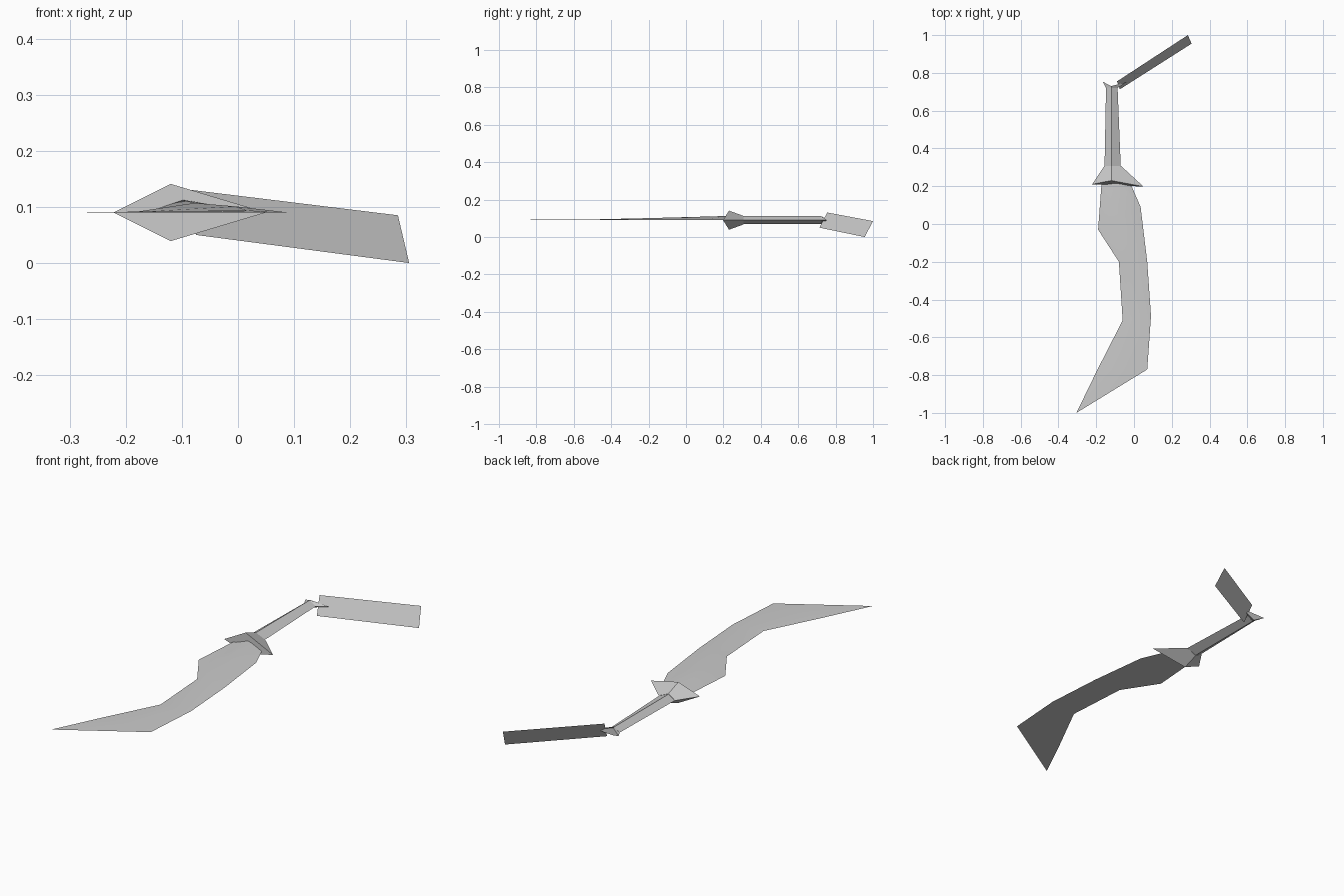
import bpy
import bmesh

cube = bpy.data.objects.get("Cube")
if cube:
    bpy.data.objects.remove(cube, do_unlink=True)

# Single plain grey
grey = bpy.data.materials.new("plain_grey")
grey.use_nodes = True
grey.diffuse_color = (0.6, 0.6, 0.6, 1)
bsdf = next(n for n in grey.node_tree.nodes if n.type == 'BSDF_PRINCIPLED')
bsdf.inputs["Base Color"].default_value = (0.6, 0.6, 0.6, 1)


def finish(name, bm, smooth=False):
    mesh = bpy.data.meshes.new(name)
    bm.to_mesh(mesh)
    bm.free()
    mesh.materials.append(grey)
    obj = bpy.data.objects.new(name, mesh)
    bpy.context.collection.objects.link(obj)
    if smooth:
        bpy.ops.object.select_all(action='DESELECT')
        obj.select_set(True)
        bpy.context.view_layer.objects.active = obj
        bpy.ops.object.shade_smooth_by_angle()
    return obj


def loft(name, rings, tip=None, smooth=False):
    """Join four-point rings (left, top, right, bottom); end in a cap or a tip."""
    bm = bmesh.new()
    rows = [[bm.verts.new(p) for p in ring] for ring in rings]
    for a, b in zip(rows, rows[1:]):
        for i in range(4):
            j = (i + 1) % 4
            bm.faces.new((a[i], a[j], b[j], b[i]))
    bm.faces.new(rows[0])
    if tip:
        t = bm.verts.new(tip)
        for i in range(4):
            bm.faces.new((rows[-1][i], rows[-1][(i + 1) % 4], t))
    else:
        bm.faces.new(rows[-1])
    bmesh.ops.recalc_face_normals(bm, faces=bm.faces)
    return finish(name, bm, smooth)


def diamond(x0, x1, y, half, ridge_x=-0.12, ridge_y=None, mid=0.09):
    """Diamond section; the ridges may sit at another depth than the sides."""
    ry = y if ridge_y is None else ridge_y
    return [(x0, y, mid), (ridge_x, ry, mid + half),
            (x1, y, mid), (ridge_x, ry, mid - half)]


# Curved blade: flat underside, low ridge along the middle
stations = [  # left x, left y, right x, right y, ridge z
    (-0.17, 0.24, -0.03, 0.24, 0.113),
    (-0.19, -0.03, 0.035, 0.09, 0.107),
    (-0.08, -0.20, 0.07, -0.20, 0.101),
    (-0.06, -0.51, 0.09, -0.487, 0.094),
    (-0.195, -0.774, 0.07, -0.77, 0.093),
]
blade_rings = []
for lx, ly, rx, ry, z in stations:
    mx, my = (lx + rx) / 2, (ly + ry) / 2
    blade_rings.append([(lx, ly, 0.09), (mx, my, z), (rx, ry, 0.09), (mx, my, 0.09)])
loft("blade", blade_rings, tip=(-0.305, -1.0, 0.09), smooth=True)

# Flared guard with its points swept towards the blade
guard_front = diamond(-0.222, 0.05, 0.21, 0.051, ridge_y=0.23)
guard_front[2] = (0.05, 0.198, 0.09)
loft("guard", [guard_front, diamond(-0.157, -0.068, 0.307, 0.023)])

# Tapering grip
loft("grip", [diamond(-0.156, -0.07, 0.30, 0.021),
              diamond(-0.148, -0.087, 0.722, 0.021)])

# Pommel flaring sideways
loft("pommel", [diamond(-0.148, -0.087, 0.72, 0.021),
                diamond(-0.165, -0.035, 0.753, 0.018, ridge_y=0.73)])

# Flat ribbon trailing from the pommel
bm = bmesh.new()
corners = [(-0.075, 0.713, 0.05), (0.305, 0.955, 0.0),
           (0.285, 1.0, 0.085), (-0.09, 0.755, 0.131)]
bm.faces.new([bm.verts.new(p) for p in corners])
finish("ribbon", bm)
